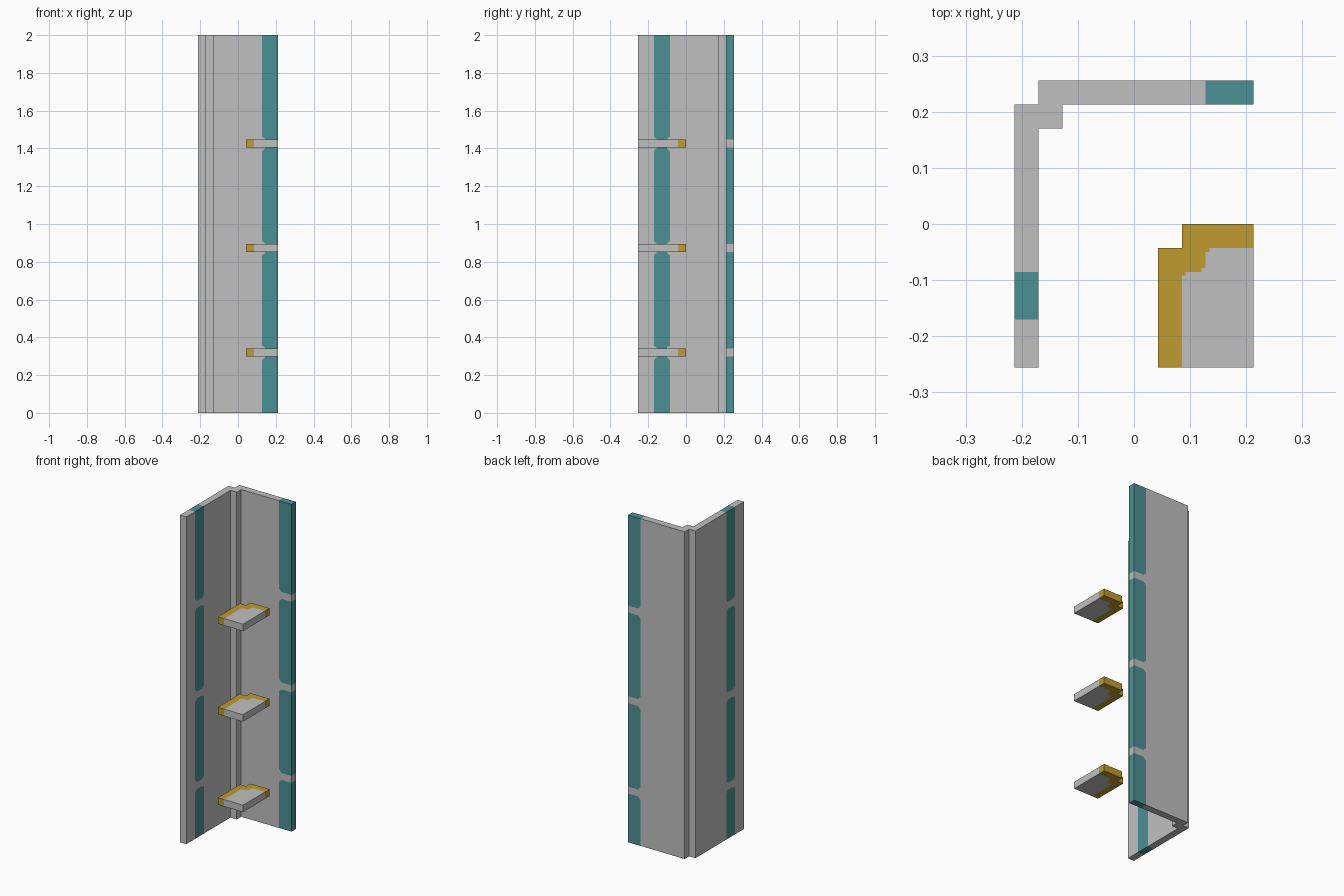
import bpy
import bmesh

cube = bpy.data.objects.get("Cube")
if cube:
    bpy.data.objects.remove(cube, do_unlink=True)

U = 2 / 47             # size of one module
STEP = 1 / 6           # fine step of the painted corners, in modules
HEIGHT = 47
SHELF_LEVELS = (7, 20, 33)


def material(name, color):
    mat = bpy.data.materials.new(name)
    mat.use_nodes = True
    mat.diffuse_color = (*color, 1)
    mat.node_tree.nodes["Principled BSDF"].inputs["Base Color"].default_value = (*color, 1)
    return mat


GREY = material("light_grey", (0.52, 0.53, 0.52))
TEAL = material("teal", (0.07, 0.285, 0.3))
GOLD = material("gold", (0.52, 0.325, 0.026))


def painted_extrusion(name, rects, height, cuts, accent, is_accent):
    """Extrude a plan made of rectangles, cut paint lines, colour faces by rule."""
    bm = bmesh.new()
    for x0, x1, y0, y1 in rects:
        corners = ((x0, y0), (x1, y0), (x1, y1), (x0, y1))
        bm.faces.new([bm.verts.new((x, y, 0)) for x, y in corners])
    bmesh.ops.remove_doubles(bm, verts=bm.verts[:], dist=0.001)
    top = bmesh.ops.extrude_face_region(bm, geom=bm.faces[:])["geom"]
    bmesh.ops.translate(bm, vec=(0, 0, height),
                        verts=[v for v in top if isinstance(v, bmesh.types.BMVert)])
    for axis, positions in enumerate(cuts):
        for p in positions:
            point, normal = [0, 0, 0], [0, 0, 0]
            point[axis], normal[axis] = p, 1
            bmesh.ops.bisect_plane(bm, geom=bm.verts[:] + bm.edges[:] + bm.faces[:],
                                   dist=0.0001, plane_co=point, plane_no=normal)
    bmesh.ops.recalc_face_normals(bm, faces=bm.faces[:])
    for f in bm.faces:
        f.material_index = int(is_accent(*f.calc_center_median()))
    bmesh.ops.scale(bm, vec=(U, U, U), verts=bm.verts[:])
    mesh = bpy.data.meshes.new(name)
    bm.to_mesh(mesh)
    bm.free()
    mesh.materials.append(GREY)
    mesh.materials.append(accent)
    return mesh


def add_object(name, mesh, z=0):
    obj = bpy.data.objects.new(name, mesh)
    obj.location.z = z * U
    bpy.context.collection.objects.link(obj)


# Corner wall: two thin panels meeting at a stepped inside corner
def wall_is_teal(x, y, z):
    if y > 4.9:
        du = x - 3                      # strip at the free end of the back panel
    elif x < -3.9:
        du = min(y + 4, -2 - y)         # strip on the side panel
    else:
        return False
    dz = min(max(k - z, z - k - 1) for k in SHELF_LEVELS)
    return du > 0 and dz > 0 and du + dz > 2.1 * STEP


def fine(start, direction):
    return [start + direction * i * STEP for i in range(3)]


z_cuts = []
for level in SHELF_LEVELS:
    z_cuts += fine(level, -1) + fine(level + 1, 1)
wall_rects = [(-4, -3, 5, 6), (-3, 5, 5, 6), (-4, -3, 4, 5), (-5, -4, 4, 5), (-5, -4, -6, 4)]
add_object("corner_wall", painted_extrusion(
    "corner_wall", wall_rects, HEIGHT,
    (fine(3, 1), fine(-4, 1) + fine(-2, -1), z_cuts), TEAL, wall_is_teal))


# Shelves: notched slabs with a gold border along the inner edges
def shelf_is_gold(x, y, z):
    border = x < 2 or y > -1
    step = x < 3 and y > -2 and not (x > 3 - STEP and y < -2 + STEP)
    nibs = (x < 2 + STEP and y > -2 - STEP) or (x < 3 + STEP and y > -1 - STEP and x > 3)
    return border or step or nibs


shelf_rects = [(1, 2, -6, -1), (2, 5, -6, -1), (2, 5, -1, 0)]
shelf_mesh = painted_extrusion(
    "shelf", shelf_rects, 1,
    ((2 + STEP, 3 - STEP, 3, 3 + STEP), (-2 - STEP, -2, -2 + STEP, -1 - STEP), ()),
    GOLD, shelf_is_gold)
for label, level in zip(("lower", "middle", "upper"), SHELF_LEVELS):
    add_object(label + "_shelf", shelf_mesh, level)
